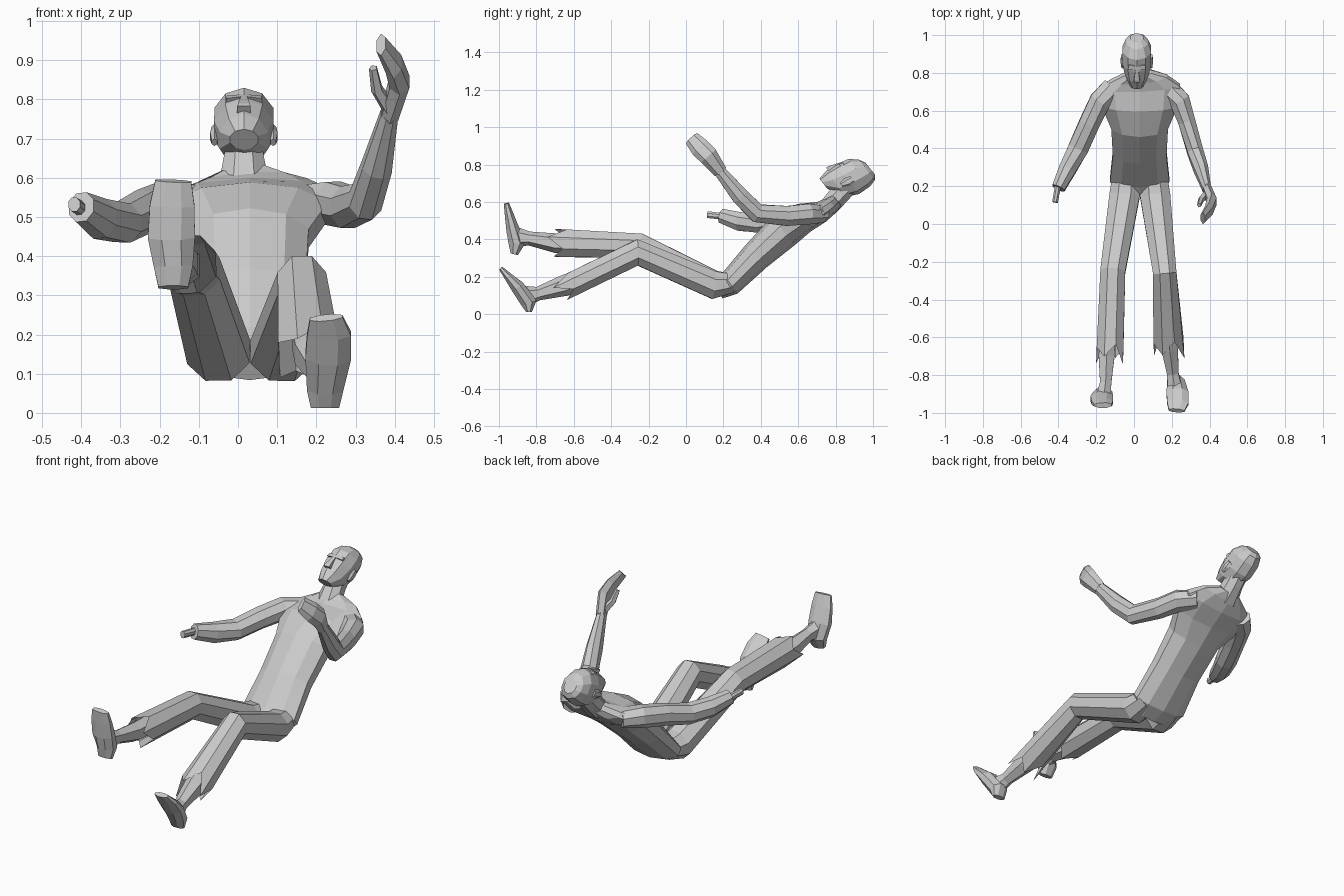
import bpy, bmesh, math
from mathutils import Vector

X = Vector((1, 0, 0))
U = Vector((0, .79, .62))      # spine direction of the reclining body
N = Vector((0, -.62, .79))     # direction the chest and face point


def tube(name, rings, sides=8, axis=None, jag=0, cap_end=True):
    """Loft faceted rings (x, y, z, half width, half depth) into one flat-shaded part."""
    bm = bmesh.new()
    pts = [Vector(r[:3]) for r in rings]
    k = 1 / math.cos(math.pi / sides)
    loops = []
    for i, r in enumerate(rings):
        if axis:
            t = axis.normalized()
        else:
            t = Vector()
            if i > 0:
                t += (pts[i] - pts[i - 1]).normalized()
            if i < len(pts) - 1:
                t += (pts[i + 1] - pts[i]).normalized()
            t.normalize()
        side = (X - t * t.dot(X)).normalized()
        up = t.cross(side)
        loop = []
        for j in range(sides):
            a = 2 * math.pi * (j + .5) / sides
            v = pts[i] + side * (r[3] * k * math.cos(a)) + up * (r[4] * k * math.sin(a))
            if jag and i == len(rings) - 1:     # ragged torn edge
                v += t * (jag * (1, -.45, .5, -.2)[j % 4])
            loop.append(bm.verts.new(v))
        loops.append(loop)
    for a, b in zip(loops, loops[1:]):
        for j in range(sides):
            q = (j + 1) % sides
            bm.faces.new((a[j], a[q], b[q], b[j]))
    bm.faces.new(loops[0])
    if cap_end:
        bm.faces.new(loops[-1])
    bmesh.ops.recalc_face_normals(bm, faces=bm.faces[:])
    me = bpy.data.meshes.new(name)
    bm.to_mesh(me)
    bm.free()
    ob = bpy.data.objects.new(name, me)
    bpy.context.collection.objects.link(ob)
    return ob


def on_body(x, s, c, a, b):
    """Ring placed s along the spine and c out towards the face."""
    return (x, *(U * s + N * c)[1:], a, b)


# torso: pelvis, waist, chest, shoulders, neck base
tube("torso", [
    (.03, .17, .13, .11, .05), (.03, .235, .165, .157, .065),
    (.03, .375, .31, .142, .078), (.03, .52, .445, .15, .093),
    (.03, .63, .515, .20, .078), (.03, .725, .548, .215, .055),
    (.025, .77, .578, .15, .045), (.02, .80, .605, .07, .04)], 10)
tube("neck", [(.015, .755, .565, .065, .05), (.015, .825, .645, .05, .055),
              (.015, .87, .69, .05, .05)], 8)

# head from jaw to crown
tube("head", [
    on_body(.015, 1.004, .095, .036, .032), on_body(.015, 1.055, .052, .062, .083),
    on_body(.015, 1.12, .034, .076, .095), on_body(.015, 1.19, .023, .075, .089),
    on_body(.015, 1.232, .010, .058, .066), on_body(.015, 1.25, .003, .034, .038)],
    10, axis=U)
tube("nose", [on_body(.015, 1.068, .133, .017, .02), on_body(.015, 1.08, .133, .015, .019),
              on_body(.015, 1.135, .122, .008, .01)], 4, axis=U)
tube("brow", [on_body(.015, 1.135, .118, .046, .012),
              on_body(.015, 1.155, .112, .044, .01)], 6, axis=U)
for x, label in ((-.06, "right_ear"), (.09, "left_ear")):
    tube(label, [on_body(x, 1.075, .03, .007, .010), on_body(x, 1.11, .022, .011, .022),
                 on_body(x, 1.14, .018, .008, .018)], 6, axis=U)

# raised arm with open hand
tube("left_arm", [
    (.17, .72, .535, .06, .045), (.243, .65, .535, .055, .055),
    (.28, .54, .525, .046, .053), (.325, .38, .54, .042, .05),
    (.355, .29, .63, .038, .046), (.387, .18, .765, .022, .032)], 8)
tube("left_hand", [
    (.387, .185, .76, .022, .032), (.412, .12, .845, .025, .045),
    (.397, .075, .89, .021, .046), (.365, .03, .94, .013, .036)], 6)
tube("left_thumb", [(.388, .165, .775, .016, .02), (.355, .13, .825, .013, .017),
                    (.345, .10, .88, .009, .012)], 5)

# lowered arm ending in a stump with bare bone
tube("right_arm", [
    (-.11, .72, .535, .06, .045), (-.18, .65, .535, .057, .055),
    (-.238, .53, .515, .054, .053), (-.295, .40, .485, .054, .05),
    (-.352, .29, .495, .046, .05), (-.40, .19, .525, .035, .038)], 8)
tube("right_arm_bone", [(-.40, .22, .52, .016, .018), (-.418, .115, .532, .015, .018)], 8)

# trouser legs with ragged hems
tube("left_trouser_leg", [
    (.105, .25, .165, .07, .05), (.112, .15, .155, .08, .074),
    (.163, -.26, .33, .062, .07), (.183, -.63, .15, .08, .064)],
    8, jag=.08, cap_end=False)
tube("right_trouser_leg", [
    (-.045, .25, .165, .07, .05), (-.05, .15, .157, .08, .076),
    (-.112, -.25, .365, .066, .067), (-.127, -.67, .38, .071, .074)],
    8, jag=.07, cap_end=False)

# shins
tube("left_shin", [(.18, -.55, .19, .042, .05), (.19, -.66, .15, .044, .048),
                   (.205, -.79, .11, .03, .032), (.215, -.86, .095, .038, .05)], 6)
tube("right_shin", [(-.14, -.55, .375, .042, .05), (-.145, -.70, .38, .042, .045),
                    (-.15, -.84, .405, .03, .032), (-.16, -.91, .41, .038, .05)], 6)

# feet from heel to toes
tube("left_foot", [
    (.222, -.84, .012, .036, .016), (.222, -.84, .06, .046, .042),
    (.23, -.90, .145, .058, .037), (.232, -.95, .20, .056, .022),
    (.225, -.988, .243, .042, .012)], 8)
tube("right_foot", [
    (-.165, -.918, .32, .038, .02), (-.165, -.905, .375, .05, .043),
    (-.17, -.925, .45, .06, .036), (-.168, -.945, .53, .057, .024),
    (-.165, -.96, .592, .046, .014)], 8)
